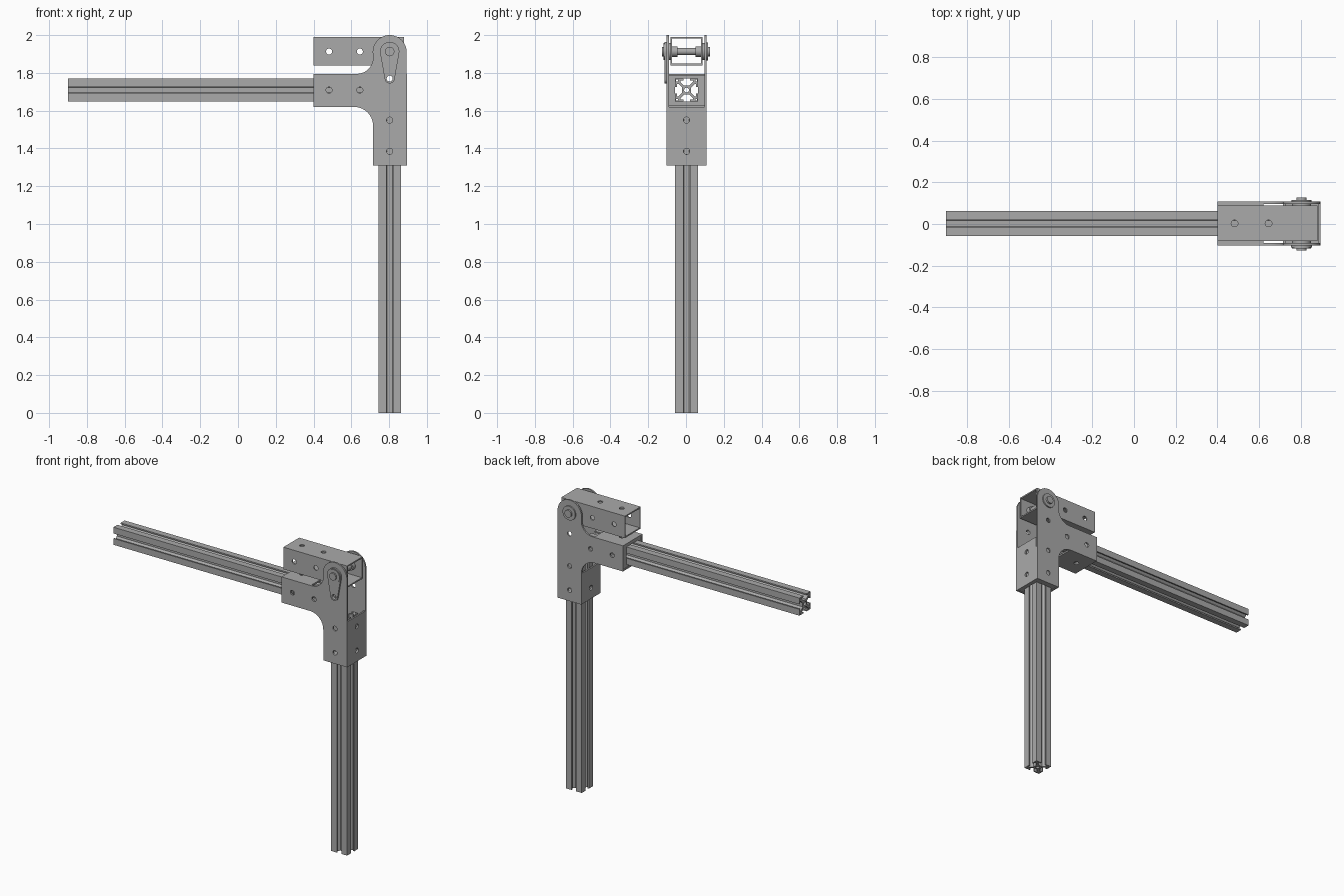
import bpy, bmesh
from math import sin, cos, radians
from mathutils import Matrix, Vector

cube = bpy.data.objects.get("Cube")
if cube:
    bpy.data.objects.remove(cube, do_unlink=True)

metal = bpy.data.materials.new("grey_metal")
metal.use_nodes = True
GREY = (0.4, 0.4, 0.4, 1)
metal.diffuse_color = GREY
metal.node_tree.nodes["Principled BSDF"].inputs["Base Color"].default_value = GREY

YC = 0.003                      # centre line of the frame
AX, AZ = 0.803, 1.913           # hinge axis
HOLE = 0.016
# local u, v and thickness directions for each facing
AXES = {"x": ((0, 1, 0), (0, 0, 1), (1, 0, 0)),
        "y": ((1, 0, 0), (0, 0, 1), (0, -1, 0)),
        "z": ((1, 0, 0), (0, 1, 0), (0, 0, 1))}


def arc(cx, cy, r, a0, a1, n=14):
    steps = [radians(a0 + (a1 - a0) * i / n) for i in range(n + 1)]
    return [(cx + r * cos(a), cy + r * sin(a)) for a in steps]


def circle(cx, cy, r, n=24):
    return arc(cx, cy, r, 0, 360, n)[:-1]


def rect(u0, u1, v0, v1):
    return [(u0, v0), (u1, v0), (u1, v1), (u0, v1)]


def slab(name, axis, start, end, loops):
    """Extrude an outline with holes along an axis, from start to end."""
    curve = bpy.data.curves.new(name, "CURVE")
    curve.dimensions = "2D"
    curve.fill_mode = "BOTH"
    curve.extrude = abs(end - start) / 2
    for loop in loops:
        s = curve.splines.new("POLY")
        s.points.add(len(loop) - 1)
        for p, (u, v) in zip(s.points, loop):
            p.co = (u, v, 0, 1)
        s.use_cyclic_u = True
    temp = bpy.data.objects.new(name + "_outline", curve)
    bpy.context.collection.objects.link(temp)
    deps = bpy.context.evaluated_depsgraph_get()
    mesh = bpy.data.meshes.new_from_object(temp.evaluated_get(deps))
    bpy.data.objects.remove(temp, do_unlink=True)
    bpy.data.curves.remove(curve)

    u, v, w = (Vector(a) for a in AXES[axis])
    turn = Matrix((u, v, w)).transposed().to_4x4()
    middle = Vector([abs(c) for c in w]) * (start + end) / 2
    mesh.transform(Matrix.Translation(middle) @ turn)
    bm = bmesh.new()
    bm.from_mesh(mesh)
    bmesh.ops.remove_doubles(bm, verts=bm.verts, dist=1e-5)
    bmesh.ops.recalc_face_normals(bm, faces=bm.faces)
    bm.to_mesh(mesh)
    bm.free()
    mesh.materials.clear()
    mesh.materials.append(metal)
    obj = bpy.data.objects.new(name, mesh)
    bpy.context.collection.objects.link(obj)
    bpy.ops.object.select_all(action="DESELECT")
    obj.select_set(True)
    bpy.context.view_layer.objects.active = obj
    bpy.ops.object.shade_smooth_by_angle(angle=radians(35))
    return obj


def slotted_section(cu, cv):
    """Square slotted rail section with hollow corners and core."""
    half = [(0.024, 0.014), (0.043, 0.033), (0.051, 0.033),
            (0.051, 0.017), (0.06, 0.017)]
    quarter = half + [(0.06, 0.06)] + [(b, a) for a, b in reversed(half)]
    outline, holes = [], [circle(cu, cv, 0.013, 16)]
    for k in range(4):
        c, s = round(cos(radians(90 * k))), round(sin(radians(90 * k)))
        spin = lambda p: (cu + c * p[0] - s * p[1], cv + s * p[0] + c * p[1])
        outline += [spin(p) for p in quarter]
        holes.append([spin(p) for p in rect(0.046, 0.055, 0.046, 0.055)])
    return [outline] + holes


# Slotted rails
RZ = 1.709
slab("upright_rail", "z", 0, 1.61, slotted_section(AX, YC))
slab("horizontal_rail", "x", -0.9, 0.70, slotted_section(YC, RZ))

# Bracket cheeks
L, R, PL = 0.40, 0.895, 0.715
TOP, LOW, BASE = 1.795, 1.62, 1.31
cheek = ([(L, LOW)] + arc(0.615, 1.52, 0.10, 90, 0) + [(PL, BASE), (R, BASE)]
         + arc(AX, 1.91, 0.09, 0, 180, 28)
         + arc(0.63, 1.88, 0.085, 0, -90) + [(L, TOP)])
ARM_X, POST_Z = (0.482, 0.645), (1.385, 1.55)
cheek_holes = ([circle(x, RZ, HOLE) for x in ARM_X]
               + [circle(AX, z, HOLE) for z in POST_Z]
               + [circle(AX, 1.77, HOLE)])
T = 0.011
Y0, Y1 = YC - 0.105, YC + 0.105
for name, a, b in (("front_cheek", Y0, Y0 + T), ("back_cheek", Y1 - T, Y1)):
    slab(name, "y", a, b, [cheek] + cheek_holes)

# Bracket webs joining the cheeks
YI, YO = Y0 + T, Y1 - T
post_holes = [circle(YC, z, HOLE) for z in POST_Z]
slab("outer_web", "x", R - T, R, [rect(YI, YO, BASE, LOW)] + post_holes)
slab("inner_web", "x", PL, PL + T, [rect(YI, YO, BASE, 1.52), post_holes[0]])
for name, a, b in (("arm_top_web", TOP - T, TOP), ("arm_bottom_web", LOW, LOW + T)):
    slab(name, "z", a, b, [rect(L, 0.62, YI, YO), circle(ARM_X[0], YC, HOLE)])

# Sleeves seating the rails in the bracket
G = 0.0605
slab("arm_sleeve", "x", L + 0.004, 0.46,
     [rect(YI, YO, LOW + T, TOP - T), rect(YC - G, YC + G, RZ - G, RZ + G)])
slab("post_sleeve", "z", BASE + 0.004, 1.37,
     [rect(PL + T, R - T, YI, YO), rect(AX - G, AX + G, YC - G, YC + G)])

# Hinged box tube
TX, Z0, Z1, W, HW = 0.88, 1.84, 1.99, 0.009, 0.085
side_holes = [circle(x, AZ, HOLE) for x in ARM_X]
top_holes = [circle(x, YC, HOLE) for x in ARM_X]
for name, a, b in (("tube_bottom", Z0, Z0 + W), ("tube_top", Z1 - W, Z1)):
    slab(name, "z", a, b, [rect(L, TX, YC - HW, YC + HW)] + top_holes)
for name, a in (("tube_front", YC - HW), ("tube_back", YC + HW - W)):
    slab(name, "y", a, a + W, [rect(L, TX, Z0 + W, Z1 - W)] + side_holes)

# Teardrop link on the front cheek
link = arc(AX, AZ, 0.051, -10, 190, 28) + arc(AX, 1.77, 0.026, 190, 350, 16)
slab("front_link", "y", -0.113, Y0, [link, circle(AX, 1.77, HOLE)])

# Hinge pin, washers, bushings and pin heads
for name, a, b, r in (("hinge_pin", -0.120, 0.120, 0.019),
                      ("front_washer", -0.118, -0.113, 0.046),
                      ("back_washer", Y1, 0.116, 0.048),
                      ("front_bushing", YC - HW + W, -0.045, 0.028),
                      ("back_bushing", 0.051, YC + HW - W, 0.028),
                      ("front_spacer", Y0 + T, YC - HW, 0.045),
                      ("back_spacer", YC + HW, Y1 - T, 0.045),
                      ("front_pin_head", -0.128, -0.118, 0.025),
                      ("back_pin_head", 0.116, 0.128, 0.025)):
    slab(name, "y", a, b, [circle(AX, AZ, r, 32)])
